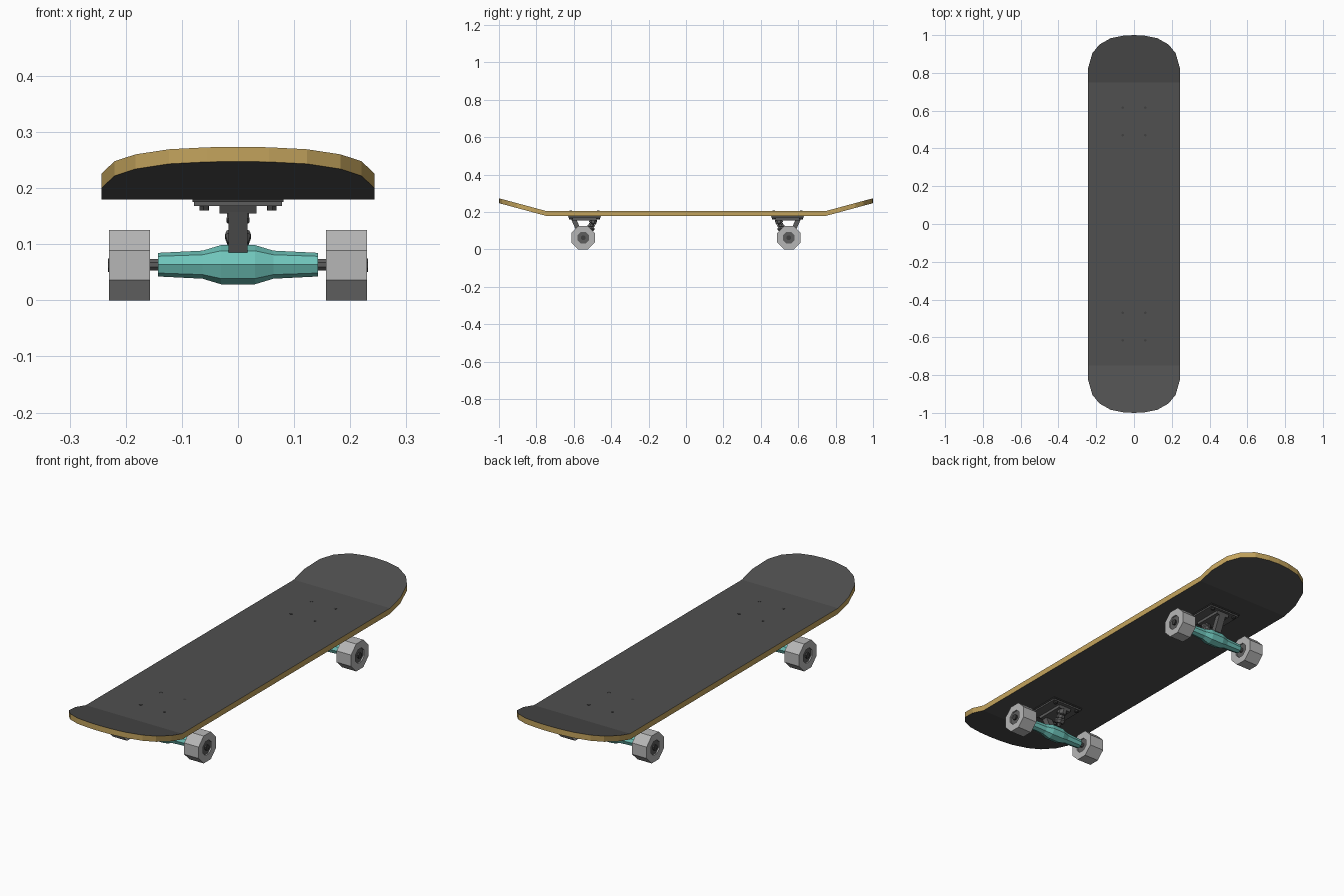
import bpy, bmesh
from math import pi, cos, sin
from mathutils import Vector

if "Cube" in bpy.data.objects:
    bpy.data.objects.remove(bpy.data.objects["Cube"])


def material(name, rgb):
    m = bpy.data.materials.new(name)
    m.diffuse_color = (*rgb, 1)
    m.use_nodes = True
    m.node_tree.nodes["Principled BSDF"].inputs["Base Color"].default_value = m.diffuse_color
    return m


GRIP = material("grip", (0.08, 0.08, 0.08))
WOOD = material("wood", (0.55, 0.37, 0.11))
TEAL = material("teal", (0.16, 0.56, 0.50))
METAL = material("metal", (0.11, 0.11, 0.11))
DARK = material("dark", (0.05, 0.05, 0.05))
URETHANE = material("urethane", (0.47, 0.47, 0.47))


def finish(bm, name, mats, mirror):
    bmesh.ops.recalc_face_normals(bm, faces=bm.faces)
    me = bpy.data.meshes.new(name)
    bm.to_mesh(me)
    bm.free()
    for m in mats:
        me.materials.append(m)
    ob = bpy.data.objects.new(name, me)
    bpy.context.collection.objects.link(ob)
    if mirror:
        mod = ob.modifiers.new("mirror", 'MIRROR')
        mod.use_axis = ["X" in mirror, "Y" in mirror, False]
        mod.use_mirror_merge = False
    return ob


def lathe(name, profile, origin, axis, mat, mirror="Y", sides=8, phase=pi / 8, closed=False):
    """Revolve (distance, radius) pairs around an axis."""
    bm = bmesh.new()
    q = Vector(axis).to_track_quat('Z', 'Y')
    rings = []
    for t, r in profile:
        rings.append([bm.verts.new(Vector(origin) + q @ Vector((
            r * cos(phase + 2 * pi * i / sides), r * sin(phase + 2 * pi * i / sides), t)))
            for i in range(sides)])
    pairs = list(zip(rings, rings[1:])) + ([(rings[-1], rings[0])] if closed else [])
    for a, b in pairs:
        for i in range(sides):
            j = (i + 1) % sides
            bm.faces.new((a[i], a[j], b[j], b[i]))
    if not closed:
        bm.faces.new(rings[0])
        bm.faces.new(rings[-1])
    return finish(bm, name, [mat], mirror)


def slab(name, yz, half_width, mat):
    """Extrude a side profile (y, z) across x."""
    bm = bmesh.new()
    a = [bm.verts.new((-half_width, y, z)) for y, z in yz]
    b = [bm.verts.new((half_width, y, z)) for y, z in yz]
    bm.faces.new(a)
    bm.faces.new(b)
    for i in range(len(yz)):
        j = (i + 1) % len(yz)
        bm.faces.new((a[i], a[j], b[j], b[i]))
    return finish(bm, name, [mat], "Y")


def box(name, y0, y1, z0, z1, half_width, mat):
    return slab(name, [(y0, z0), (y1, z0), (y1, z1), (y0, z1)], half_width, mat)


# Deck: flat middle with two kicked-up rounded ends
KICK, SLOPE, BOTTOM, THICK = 0.75, 0.27, 0.18, 0.026
half = [(0.243, KICK), (0.243, 0.825), (0.22, 0.905), (0.183, 0.95), (0.123, 0.984), (0.055, 0.997)]
nose = half + [(0, 1.0)] + [(-x, y) for x, y in reversed(half)]
bm = bmesh.new()


def deck_layer(lift):
    ends = [[bm.verts.new((x * s, y * s, lift + (y - KICK) * SLOPE)) for x, y in nose] for s in (1, -1)]
    for e in ends:
        bm.faces.new(e)
    bm.faces.new((ends[0][0], ends[0][-1], ends[1][0], ends[1][-1]))
    return ends[0] + ends[1]


low, high = deck_layer(BOTTOM), deck_layer(BOTTOM + THICK)
for i in range(len(low)):
    j = (i + 1) % len(low)
    f = bm.faces.new((low[i], low[j], high[j], high[i]))
    f.material_index = 1
finish(bm, "deck", [GRIP, WOOD], "")

# Baseplate with its riser and raised block
box("riser", 0.454, 0.632, 0.175, 0.181, 0.081, DARK)
box("baseplate", 0.458, 0.628, 0.168, 0.176, 0.078, METAL)
slab("baseplate_block", [(0.475, 0.169), (0.48, 0.155), (0.61, 0.155), (0.617, 0.169)], 0.033, METAL)

# Mounting bolts: heads in the grip, nuts below
for y in (0.47, 0.616):
    lathe("bolt_head", [(0, 0.007), (0.003, 0.007)], (0.06, y, BOTTOM + THICK - 0.002), (0, 0, 1), DARK, "XY", 6)
    lathe("bolt_nut", [(0, 0.009), (0.01, 0.009)], (0.06, y, 0.16), (0, 0, 1), DARK, "XY", 6)

# Pivot arm on the outer side
slab("pivot_arm", [(0.612, 0.157), (0.585, 0.157), (0.552, 0.085), (0.58, 0.085)], 0.017, METAL)

# Kingpin with bushings on the inner side
top = Vector((0, 0.492, 0.162))
down = Vector((0, 0.03, -0.075)).normalized()
lathe("kingpin", [(0, 0.009), (0.08, 0.009)], top, down, METAL)
lathe("upper_bushing", [(0, 0.020), (0.022, 0.022), (0.026, 0.017)], top, down, METAL)
lathe("hanger_ring", [(0.028, 0.018), (0.042, 0.018)], top, down, METAL)
lathe("lower_bushing", [(0.044, 0.022), (0.052, 0.025), (0.066, 0.020)], top, down, METAL)

# Hanger, axle and wheels
C = (0, 0.55, 0.0635)
half = [(0.03, 0.035), (0.063, 0.025), (0.143, 0.021)]
lathe("hanger", [(-x, r) for x, r in reversed(half)] + half, C, (1, 0, 0), TEAL, phase=0)
lathe("axle", [(-0.225, 0.011), (0.225, 0.011)], C, (1, 0, 0), METAL)
W = (0, 0.55, 0.0625)
R = 0.0625 / cos(pi / 8)
lathe("wheel", [(0.157, 0.034), (0.157, R), (0.23, R), (0.23, 0.034)], W, (1, 0, 0), URETHANE, "XY", closed=True)
lathe("wheel_hub", [(0.162, 0.035), (0.224, 0.035)], W, (1, 0, 0), METAL, "XY")
lathe("axle_nut", [(0.222, 0.013), (0.232, 0.013)], W, (1, 0, 0), DARK, "XY")
